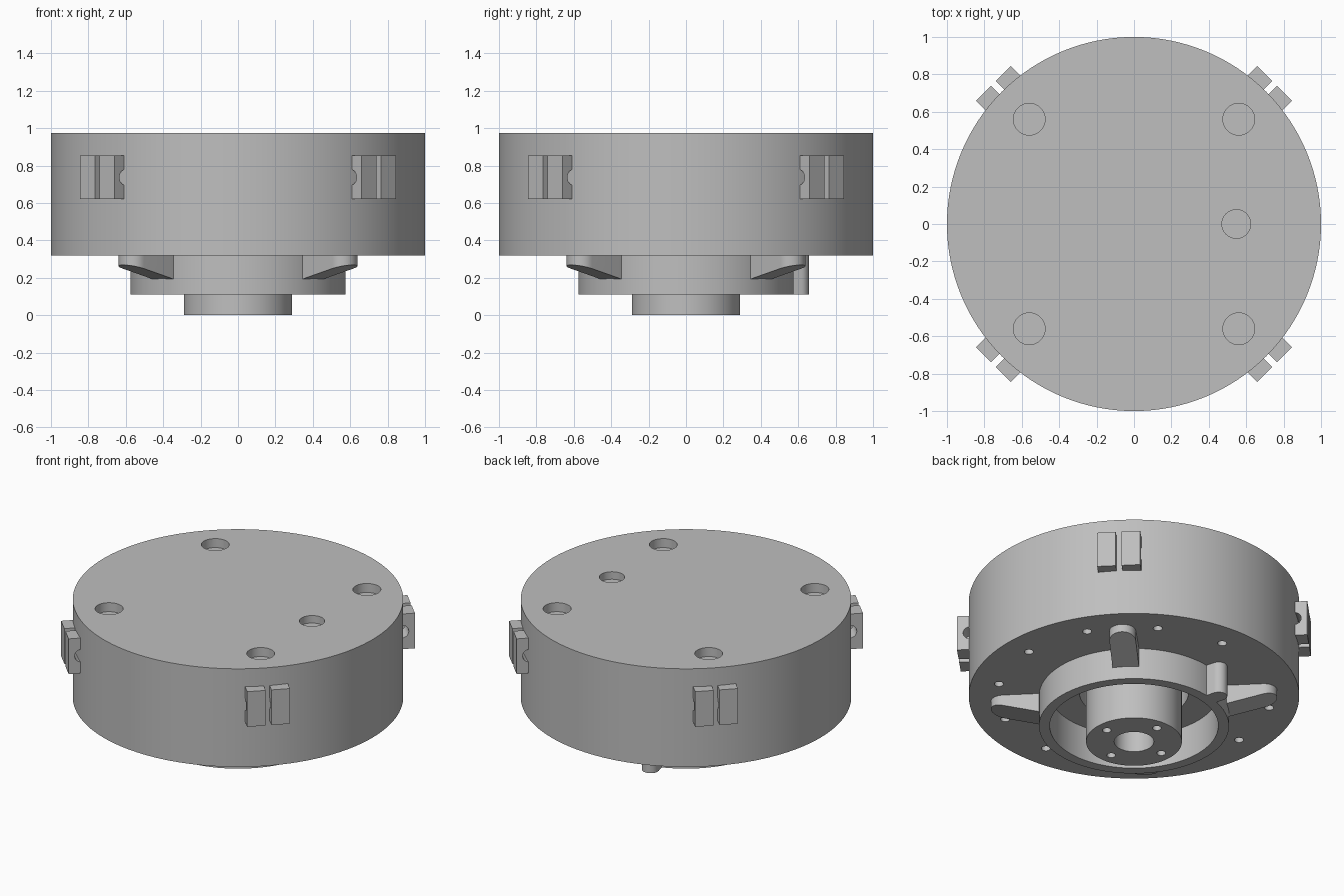
import bpy, bmesh
from math import sin, cos, pi, radians
from mathutils import Matrix, Vector

cube = bpy.data.objects.get("Cube")
if cube:
    bpy.data.objects.remove(cube, do_unlink=True)

grey = bpy.data.materials.new("machined_grey")
grey.use_nodes = True
colour = (0.52, 0.52, 0.52, 1)
grey.diffuse_color = colour
grey.node_tree.nodes["Principled BSDF"].inputs["Base Color"].default_value = colour


def finish(name, bm):
    bmesh.ops.recalc_face_normals(bm, faces=bm.faces)
    mesh = bpy.data.meshes.new(name)
    bm.to_mesh(mesh)
    bm.free()
    mesh.materials.append(grey)
    ob = bpy.data.objects.new(name, mesh)
    bpy.context.collection.objects.link(ob)
    return ob


def smooth(ob):
    bpy.ops.object.select_all(action='DESELECT')
    ob.select_set(True)
    bpy.context.view_layer.objects.active = ob
    bpy.ops.object.shade_smooth_by_angle(angle=radians(30))


def lathe(name, profile, closed=False, steps=96):
    """Revolve an (r, z) profile about the z axis."""
    bm = bmesh.new()
    vs = [bm.verts.new((r, 0, z)) for r, z in profile]
    pairs = list(zip(vs, vs[1:])) + ([(vs[-1], vs[0])] if closed else [])
    es = [bm.edges.new(p) for p in pairs]
    bmesh.ops.spin(bm, geom=vs + es, cent=(0, 0, 0), axis=(0, 0, 1),
                   angle=2 * pi, steps=steps, use_merge=True)
    bmesh.ops.remove_doubles(bm, verts=bm.verts, dist=1e-5)
    return finish(name, bm)


def drill(ob, holes):
    """Cut vertical holes, each given as (x, y, radius, z_low, z_high)."""
    bm = bmesh.new()
    for x, y, r, low, high in holes:
        bmesh.ops.create_cone(bm, cap_ends=True, segments=32, radius1=r, radius2=r,
                              depth=high - low,
                              matrix=Matrix.Translation((x, y, (low + high) / 2)))
    cutter = finish("hole_cutter", bm)
    cutter.hide_render = True
    mod = ob.modifiers.new("holes", 'BOOLEAN')
    mod.operation, mod.solver, mod.object = 'DIFFERENCE', 'EXACT', cutter
    bpy.context.view_layer.objects.active = ob
    bpy.ops.object.modifier_apply(modifier=mod.name)
    bpy.data.objects.remove(cutter, do_unlink=True)


def prism(name, outline, offset, angle, adjust=None):
    """Extrude an outline by an offset, adjust it, and turn it about z."""
    bm = bmesh.new()
    face = bm.faces.new([bm.verts.new(p) for p in outline])
    geom = bmesh.ops.extrude_face_region(bm, geom=[face])["geom"]
    for v in geom:
        if isinstance(v, bmesh.types.BMVert):
            v.co += Vector(offset)
            if adjust:
                v.co.z = adjust(v.co)
    bmesh.ops.rotate(bm, verts=bm.verts, cent=(0, 0, 0),
                     matrix=Matrix.Rotation(angle, 3, 'Z'))
    ob = finish(name, bm)
    smooth(ob)
    return ob


def round_bar(start, centre, half, z):
    """Plan outline of a radial bar with a rounded outer end."""
    arc = [(centre + half * cos(a), half * sin(a), z)
           for a in (pi * (i / 16 - 0.5) for i in range(17))]
    return [(start, -half, z)] + arc + [(start, half, z)]


def polar(r, deg):
    return r * cos(radians(deg)), r * sin(radians(deg))


# Drum housing with the recess and the shaft clearance underneath
BASE, TOP = 0.32, 0.975
housing = lathe("drum_housing", [(0, TOP), (1, TOP), (1, BASE), (0.51, BASE), (0.51, 0.34),
                                 (0.33, 0.34), (0.33, 0.5), (0, 0.5)], steps=128)
top_holes = [(x, y, 0.085, TOP - 0.06, TOP + 0.1) for x in (-0.56, 0.56) for y in (-0.56, 0.56)]
top_holes.append((0.547, 0, 0.077, TOP - 0.05, TOP + 0.1))
base_holes = [(*polar(0.83, a), 0.028, BASE - 0.1, BASE + 0.06)
              for a in range(0, 360, 30) if a != 120]
drill(housing, top_holes + base_holes)
smooth(housing)

# Pilot ring below the housing
smooth(lathe("pilot_ring", [(0.51, 0.11), (0.575, 0.11), (0.575, BASE), (0.51, BASE)], True))

# Hollow hub with four bolt holes
hub = lathe("hub", [(0.12, 0), (0.29, 0), (0.29, 0.5), (0.12, 0.5)], True)
drill(hub, [(*polar(0.215, a), 0.027, -0.1, 0.08) for a in range(0, 360, 90)])
smooth(hub)

# Locating key on the ring
prism("locating_key", round_bar(0.55, 0.626, 0.052, BASE), (0, 0, 0.11 - BASE), radians(105))

# Lug side profile, with a half-round slot against the housing
slot = [(0.985 + 0.042 * cos(a), 0.737 + 0.042 * sin(a))
        for a in (pi * (0.5 - i / 12) for i in range(13))]
lug_profile = [(0.985, 0.62), (1.064, 0.62), (1.064, 0.855), (0.985, 0.855)] + slot

# Tapered ribs and paired side lugs on the diagonals
for side, deg in (("back_left", 45), ("back_right", 135), ("front_right", 225), ("front_left", 315)):
    turn = radians(deg)
    prism("rib_" + side, round_bar(0.55, 0.79, 0.08, BASE), (0, 0, -0.1), turn,
          lambda co: 0.195 + 0.25 * (co.x - 0.575))
    for part, s in (("a", -1), ("b", 1)):
        prism(f"lug_{side}_{part}", [(u, s * 0.018, z) for u, z in lug_profile],
              (0, s * 0.113, 0), turn)
